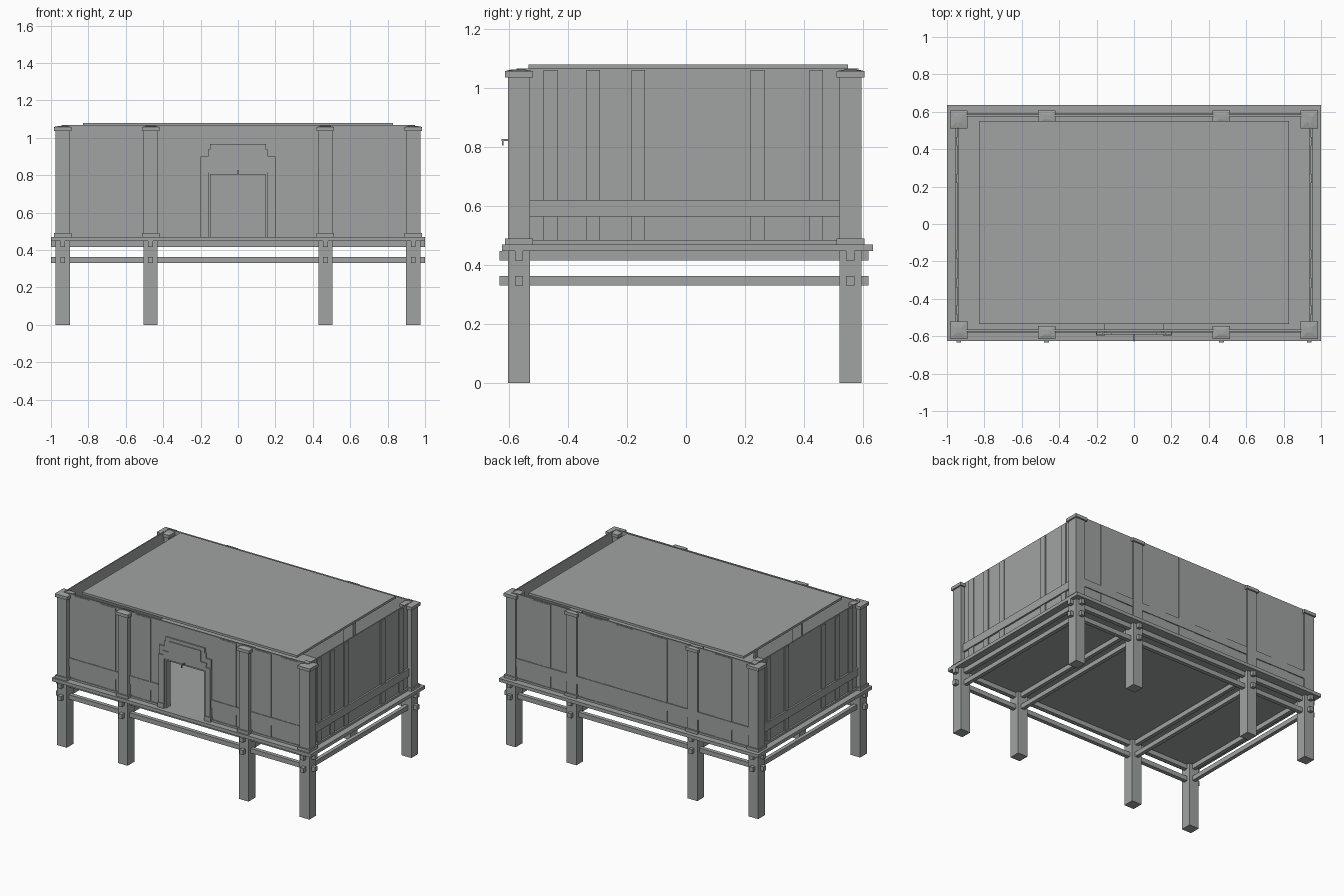
import bpy, bmesh

cube = bpy.data.objects.get("Cube")
if cube:
    bpy.data.objects.remove(cube, do_unlink=True)

GREY = (0.35, 0.37, 0.36, 1.0)
stone = bpy.data.materials.new("weathered grey")
stone.diffuse_color = GREY
stone.use_nodes = True
stone.node_tree.nodes["Principled BSDF"].inputs["Base Color"].default_value = GREY


def finish(name, bm):
    bmesh.ops.recalc_face_normals(bm, faces=bm.faces)
    mesh = bpy.data.meshes.new(name)
    bm.to_mesh(mesh)
    bm.free()
    mesh.materials.append(stone)
    obj = bpy.data.objects.new(name, mesh)
    bpy.context.collection.objects.link(obj)
    return obj


def box(name, x, y, z, taper=1.0):
    """Box from (low, high) pairs; taper shrinks the top face."""
    bm = bmesh.new()
    bmesh.ops.create_cube(bm, size=1)
    for v in bm.verts:
        k = taper if v.co.z > 0 else 1.0
        v.co.x = sum(x) / 2 + v.co.x * k * (x[1] - x[0])
        v.co.y = sum(y) / 2 + v.co.y * k * (y[1] - y[0])
        v.co.z = sum(z) / 2 + v.co.z * (z[1] - z[0])
    return finish(name, bm)


def span(centre, width):
    return (centre - width / 2, centre + width / 2)


def arch(name, half, y):
    """Mirror a half outline in x and z, then extrude it in y."""
    outline = half + [(-px, pz) for px, pz in reversed(half)]
    bm = bmesh.new()
    face = bm.faces.new([bm.verts.new((px, y[0], pz)) for px, pz in outline])
    out = bmesh.ops.extrude_face_region(bm, geom=[face])
    for v in out["geom"]:
        if isinstance(v, bmesh.types.BMVert):
            v.co.y = y[1]
    return finish(name, bm)


FLOOR, WALL_TOP = 0.47, 1.067
POST_X = (-0.937, -0.467, 0.467, 0.937)
FRONT_Y, BACK_Y = -0.567, 0.558

# Floor and roof slabs
box("floor_platform", (-1, 1), (-0.625, 0.635), (0.447, FLOOR))
box("roof_slab", (-0.83, 0.83), (-0.535, 0.55), (1.064, 1.08))

# Legs, wall posts, bases and caps
for x in POST_X:
    corner = abs(x) > 0.6
    for y, side in ((FRONT_Y, "front"), (BACK_Y, "back")):
        box(side + "_leg", span(x, 0.075), span(y, 0.075), (0, 0.45))
        sign = -1 if side == "front" else 1
        depth = 0.075 if corner else 0.05
        cy = y if corner else y + sign * 0.0125
        box(side + "_post", span(x, 0.075), span(cy, depth), (FLOOR, 1.04))
        box(side + "_post_base", span(x, 0.092), span(cy, depth + 0.02), (FLOOR, 0.49))
        box(side + "_post_cap", span(x, 0.095), span(cy, depth + 0.02), (1.036, 1.058))
        box(side + "_cap_crown", span(x, 0.095), span(cy, depth + 0.02), (1.058, 1.064), 0.3)

# Two levels of beams through the legs
for z in ((0.33, 0.362), (0.415, 0.447)):
    for y in (FRONT_Y, BACK_Y):
        box("long_beam", (-1, 1), span(y, 0.028), z)
    for x in POST_X:
        box("cross_beam", span(x, 0.026), (-0.633, 0.62), z)

# Outer walls, with a doorway in the front
for sign in (-1, 1):
    box("side_wall", span(sign * 0.941, 0.008), (FRONT_Y, BACK_Y + 0.02), (FLOOR, WALL_TOP))
    x0, x1 = sorted((sign * 0.15, sign * 0.94))
    box("front_wall", (x0, x1), (-0.575, -0.565), (FLOOR, WALL_TOP))
box("front_wall_lintel", (-0.15, 0.15), (-0.575, -0.565), (0.805, WALL_TOP))
box("back_wall", (-0.94, 0.94), (0.575, 0.585), (FLOOR, WALL_TOP))

# Planks, rails and skirting on the side walls
for sign in (-1, 1):
    def trim(name, y, z, depth):
        box(name, sorted((sign * 0.943, sign * (0.945 + depth))), y, z)
    for y in (-0.46, -0.315, -0.162, 0.243, 0.442):
        trim("side_batten", span(y, 0.047), (FLOOR, 1.062), 0.006)
    trim("side_rail", (-0.533, 0.523), (0.565, 0.62), 0.012)
    trim("side_skirting", (-0.533, 0.523), (FLOOR, 0.484), 0.012)

# Shallow planks on the long walls
for x in (-0.8, -0.6, -0.33, 0.33, 0.6, 0.8):
    box("front_plank", span(x, 0.12), (-0.578, -0.574), (FLOOR, 1.06))
for x in (-0.7, -0.2, 0.06, 0.3, 0.7):
    box("back_plank", span(x, 0.13), (0.584, 0.588), (FLOOR, 1.06))

# Rails and skirting on the long walls
for z, part in (((0.565, 0.62), "rail"), ((FLOOR, 0.483), "skirting")):
    box("back_" + part, (-0.9, 0.9), (0.584, 0.592), z)
    for sign in (-1, 1):
        box("front_" + part, sorted((sign * 0.19, sign * 0.9)), (-0.582, -0.574), z)

# Stepped door surround: raised border around a lower panel
arch("door_border", [(0.17, 0.838), (0.2, 0.838), (0.2, 0.9), (0.16, 0.9), (0.16, 0.937),
                     (0.15, 0.937), (0.15, 0.968), (-0.0, 0.968), (0.0, 0.945),
                     (0.122, 0.945), (0.122, 0.87), (0.17, 0.87)][:7]
     + [], (-0.584, -0.574))
arch("door_raised_panel", [(0.16, 0.815), (0.17, 0.87), (0.122, 0.87), (0.122, 0.945)],
     (-0.59, -0.58))

# Door columns, inner frame and small hook
for sign in (-1, 1):
    box("door_column", sorted((sign * 0.158, sign * 0.2)), (-0.592, -0.565), (FLOOR, 0.84))
    box("door_column_base", sorted((sign * 0.156, sign * 0.204)), (-0.597, -0.565), (FLOOR, 0.503))
    box("door_jamb", sorted((sign * 0.146, sign * 0.158)), (-0.582, -0.535), (FLOOR, 0.815))
box("door_head", (-0.158, 0.158), (-0.582, -0.535), (0.803, 0.815))
box("door_hook_arm", span(0, 0.006), (-0.627, -0.585), (0.82, 0.827))
box("door_hook_tip", span(0, 0.006), (-0.625, -0.619), (0.806, 0.822))
